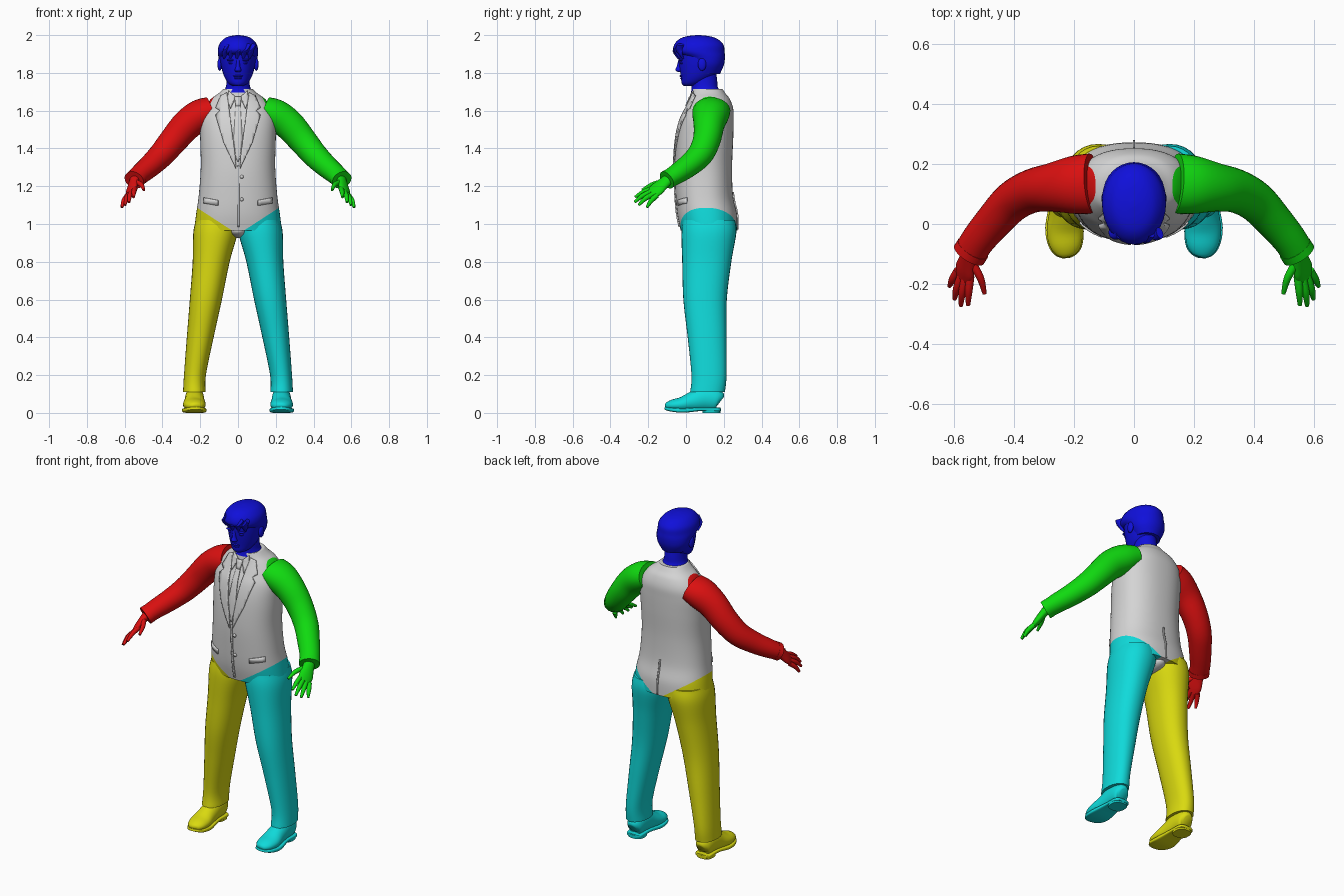
import bpy
import bmesh
from math import sin, cos, pi, radians, copysign
from mathutils import Vector
from mathutils.bvhtree import BVHTree

if "Cube" in bpy.data.objects:
    bpy.data.objects.remove(bpy.data.objects["Cube"])


def material(name, rgb):
    mat = bpy.data.materials.new(name)
    mat.use_nodes = True
    mat.diffuse_color = (*rgb, 1)
    mat.node_tree.nodes["Principled BSDF"].inputs["Base Color"].default_value = (*rgb, 1)
    return mat


HI, LO = 0.7, 0.005
GREY = material("light grey", (0.66, 0.66, 0.66))
BLUE = material("blue", (LO, LO, HI))
RED = material("red", (HI, LO, LO))
GREEN = material("green", (LO, HI, LO))
YELLOW = material("yellow", (HI, HI, LO))
CYAN = material("cyan", (LO, HI, HI))


def finish(name, bm, *mats):
    """Turn a bmesh into a smooth object with sharp creases."""
    bmesh.ops.recalc_face_normals(bm, faces=bm.faces[:])
    me = bpy.data.meshes.new(name)
    bm.to_mesh(me)
    bm.free()
    for m in mats:
        me.materials.append(m)
    me.shade_smooth()
    me.set_sharp_from_angle(angle=radians(45))
    ob = bpy.data.objects.new(name, me)
    bpy.context.scene.collection.objects.link(ob)
    return ob


def spline(rows, steps):
    """Catmull-Rom interpolation of whole rows of values."""
    out = []
    for i in range(len(rows) - 1):
        quad = rows[max(i - 1, 0)], rows[i], rows[i + 1], rows[min(i + 2, len(rows) - 1)]
        for k in range(steps):
            t = k / steps
            out.append([b + (c - a) * t / 2 + (a - 2.5 * b + 2 * c - d / 2) * t * t
                        + (1.5 * (b - c) + (d - a) / 2) * t ** 3
                        for a, b, c, d in zip(*quad)])
    return out + [list(rows[-1])]


def loft(rows, mirror=1, path=False, side=None, power=2.0, steps=4, segs=32, floor=None):
    """Skin rings (x, y, z, radius_u, radius_v); flat rings, or square to the path."""
    rows = spline(rows, steps)
    bm = bmesh.new()
    rings = []
    for i, (x, y, z, ru, rv) in enumerate(rows):
        u, v = Vector((1, 0, 0)), Vector((0, 1, 0))
        if path:
            t = (Vector(rows[min(i + 1, len(rows) - 1)][:3]) - Vector(rows[max(i - 1, 0)][:3])).normalized()
            u = Vector(side) if side else t.cross(Vector((0, 0, 1)))
            u = (u - t * u.dot(t)).normalized()
            v = t.cross(u)
        ring = []
        for k in range(segs):
            a = 2 * pi * k / segs
            c, s = (copysign(abs(f) ** (2 / power), f) for f in (cos(a), sin(a)))
            p = Vector((x, y, z)) + u * (c * ru) + v * (s * rv)
            if floor is not None:
                p.z = max(p.z, floor)
            ring.append(bm.verts.new((p.x * mirror, p.y, p.z)))
        rings.append(ring)
    for a, b in zip(rings, rings[1:]):
        for k in range(segs):
            n = (k + 1) % segs
            bm.faces.new((a[k], a[n], b[n], b[k]))
    bm.faces.new(rings[0])
    bm.faces.new(rings[-1])
    return bm


def blob(name, loc, size, mat):
    bm = bmesh.new()
    bmesh.ops.create_uvsphere(bm, u_segments=20, v_segments=12, radius=1)
    for v in bm.verts:
        v.co = Vector(loc) + Vector(v.co[i] * size[i] for i in range(3))
    return finish(name, bm, mat)


# Jacket body, cut along the shoulder seams and the hip lines
bm = loft([(0, .122, .965, .232, .15), (0, .112, 1.05, .222, .158), (0, .097, 1.15, .208, .152),
           (0, .092, 1.3, .197, .152), (0, .1, 1.45, .2, .15), (0, .112, 1.55, .2, .14),
           (0, .125, 1.61, .182, .125), (0, .128, 1.66, .145, .105),
           (0, .12, 1.69, .105, .09), (0, .113, 1.715, .077, .08)], power=2.3, steps=6, segs=64)
HIP, SHOULDER = 0.945, 0.13


def hip(x):
    return HIP + 0.65 * abs(x)


def seam(z):
    return SHOULDER + (1.67 - z) * 0.5


cuts = [((0, 0, 0), (1, 0, 0))]
for s in (1, -1):
    cuts += [((0, 0, HIP), (-0.65 * s, 0, 1)), ((s * SHOULDER, 0, 1.67), (s, 0, 0.5))]
for co, no in cuts:
    bmesh.ops.bisect_plane(bm, geom=bm.verts[:] + bm.edges[:] + bm.faces[:], dist=1e-5,
                           plane_co=co, plane_no=no)
for f in bm.faces:
    c = f.calc_center_median()
    if c.z < hip(c.x):
        f.material_index = 1 if c.x > 0 else 2
    elif abs(c.x) > seam(c.z):
        f.material_index = 3 if c.x > 0 else 4
surface = BVHTree.FromBMesh(bm)
finish("jacket_body", bm, GREY, CYAN, YELLOW, GREEN, RED)
blob("trouser_seat", (0, .12, .965), (.06, .13, .04), GREY)


def plate(name, outline, mat=GREY, mirror=1, front=-1, lift=0.003):
    """Thin panel from an (x, z) outline, laid onto the jacket."""
    bm = bmesh.new()
    bm.faces.new([bm.verts.new((x * mirror, 0, z)) for x, z in outline])
    for axis in (0, 2):
        no = Vector((axis == 0, 0, axis == 2))
        values = [v.co[axis] for v in bm.verts]
        lo, hi = min(values), max(values)
        n = int((hi - lo) / 0.015)
        for k in range(1, n):
            bmesh.ops.bisect_plane(bm, geom=bm.verts[:] + bm.edges[:] + bm.faces[:],
                                   plane_co=no * (lo + (hi - lo) * k / n), plane_no=no)
    bmesh.ops.triangulate(bm, faces=bm.faces[:])
    for v in bm.verts:
        hit = surface.ray_cast(Vector((v.co.x, front, v.co.z)), Vector((0, -front, 0)))[0]
        if hit is None:
            hit = surface.find_nearest(v.co)[0]
        v.co.y = hit.y + lift * front
    ob = finish(name, bm, mat)
    mod = ob.modifiers.new("thickness", "SOLIDIFY")
    mod.thickness = 0.008
    mod.offset = 0


# Jacket front, tie and back vent
plate("tie_blade", [(-.012, 1.63), (.012, 1.63), (.024, 1.45), (.005, 1.33), (-.005, 1.33), (-.024, 1.45)])
plate("tie_knot", [(-.02, 1.675), (.02, 1.675), (.012, 1.625), (-.012, 1.625)], lift=.008)
plate("jacket_opening", [(-.004, 1.31), (.006, 1.31), (.008, .985), (-.002, .985)])
plate("back_vent", [(-.004, 1.17), (.004, 1.17), (.004, .97), (-.004, .97)], front=1)
for i, z in enumerate((1.25, 1.13)):
    plate(f"jacket_button_{i + 1}", [(.02 + .01 * cos(k * pi / 4), z + .01 * sin(k * pi / 4))
                                     for k in range(8)])

# Head: neck, face and hair
finish("neck", loft([(0, .11, 1.695, .085, .085), (0, .1, 1.72, .066, .07),
                     (0, .095, 1.76, .06, .07), (0, .09, 1.8, .06, .07)]), BLUE)
finish("head", loft([(0, .02, 1.73, .025, .03), (0, .035, 1.745, .05, .058),
                     (0, .06, 1.78, .073, .087), (0, .075, 1.83, .088, .11),
                     (0, .08, 1.88, .095, .12), (0, .078, 1.93, .094, .12),
                     (0, .07, 1.97, .07, .09), (0, .065, 1.985, .03, .04)]), BLUE)
finish("hair", loft([(0, .115, 1.795, .07, .065), (0, .115, 1.84, .094, .085),
                     (0, .1, 1.88, .103, .106), (0, .07, 1.912, .107, .134),
                     (0, .068, 1.95, .1, .13), (0, .066, 1.98, .075, .1),
                     (0, .065, 1.994, .045, .06), (0, .065, 2, .008, .01)]), BLUE)
finish("nose", loft([(0, -.03, 1.805, .012, .012), (0, -.037, 1.815, .018, .02),
                     (0, -.034, 1.835, .011, .015), (0, -.03, 1.87, .009, .01)], segs=16), BLUE)
blob("upper_lip", (0, -.024, 1.783), (.027, .01, .006), BLUE)
blob("lower_lip", (0, -.021, 1.772), (.022, .01, .006), BLUE)
blob("chin", (0, -.005, 1.747), (.026, .018, .016), BLUE)
for i in range(5):
    x = -.075 + i * .034
    finish(f"fringe_lock_{i + 1}", loft([(x + .025, -.03, 1.95, .02, .012),
           (x + .008, -.055 + abs(x) * .35, 1.915, .02, .012), (x, -.045 + abs(x) * .5, 1.875, .004, .004)],
           path=True, segs=12), BLUE)

# Paired parts
FINGERS = {
    "index_finger": [(.546, -.175, 1.188), (.551, -.225, 1.17), (.553, -.27, 1.142)],
    "middle_finger": [(.561, -.175, 1.175), (.573, -.23, 1.15), (.577, -.272, 1.115)],
    "ring_finger": [(.575, -.17, 1.16), (.591, -.215, 1.135), (.598, -.25, 1.1)],
    "little_finger": [(.587, -.155, 1.15), (.605, -.185, 1.122), (.615, -.207, 1.088)],
    "thumb": [(.54, -.13, 1.222), (.512, -.18, 1.208), (.498, -.232, 1.18)],
}
for s, label, arm_mat, leg_mat in ((1, "left", GREEN, CYAN), (-1, "right", RED, YELLOW)):
    # Face details
    blob(f"{label}_ear", (s * .097, .085, 1.845), (.012, .022, .034), BLUE)
    blob(f"{label}_eye", (s * .036, -.02, 1.852), (.015, .012, .007), BLUE)
    blob(f"{label}_eyebrow", (s * .038, -.026, 1.868), (.022, .012, .006), BLUE)

    # Lapel, shirt collar and pocket flap
    plate(f"{label}_lapel", [(.058, 1.695), (.09, 1.68), (.118, 1.615), (.095, 1.6), (.118, 1.575),
                             (.075, 1.43), (.01, 1.29), (.014, 1.36)], mirror=s, lift=.006)
    plate(f"{label}_shirt_collar", [(.012, 1.672), (.048, 1.705), (.058, 1.66), (.04, 1.61)], mirror=s, lift=.004)
    plate(f"{label}_pocket_flap", [(.105, 1.125), (.18, 1.14), (.18, 1.11), (.105, 1.097)], mirror=s)

    # Sleeve, cuff and hand
    finish(f"{label}_sleeve", loft([(.14, .135, 1.6, .1, .075), (.2, .13, 1.575, .097, .085),
           (.27, .122, 1.525, .082, .082), (.34, .11, 1.445, .073, .075), (.405, .075, 1.367, .068, .068),
           (.465, .012, 1.308, .062, .06), (.517, -.05, 1.264, .057, .053),
           (.548, -.098, 1.235, .055, .047)], s, path=True), arm_mat)
    finish(f"{label}_cuff", loft([(.537, -.082, 1.245, .058, .05), (.55, -.102, 1.233, .058, .05)],
                                 s, path=True), arm_mat)
    palm = (.04, .04, -.035)
    finish(f"{label}_palm", loft([(.545, -.09, 1.24, .03, .025), (.555, -.125, 1.21, .036, .022),
           (.564, -.155, 1.183, .042, .019), (.569, -.18, 1.163, .036, .014)],
           s, path=True, side=palm), arm_mat)
    for finger, points in FINGERS.items():
        rows = [(*p, r, r) for p, r in zip(points, (.014, .0125, .007))]
        finish(f"{label}_{finger}", loft(rows, s, path=True, segs=14), arm_mat)

    # Trouser leg with turned hem
    finish(f"{label}_trouser_leg", loft([(.115, .122, 1.02, .108, .138), (.12, .121, .95, .117, .145),
           (.142, .11, .8, .098, .13), (.17, .101, .6, .085, .115), (.2, .112, .4, .071, .103),
           (.228, .122, .2, .058, .093), (.231, .114, .11, .06, .092)], s, power=2.2, steps=6), leg_mat)

    # Shoe upper, sole and heel
    finish(f"{label}_shoe", loft([(.23, .182, .06, .025, .03), (.23, .165, .068, .045, .058),
           (.23, .1, .075, .05, .065), (.23, .04, .06, .053, .055), (.231, -.02, .045, .06, .04),
           (.228, -.07, .04, .053, .031), (.226, -.1, .036, .034, .02), (.225, -.109, .034, .012, .008)],
           s, path=True, floor=.015), leg_mat)
    finish(f"{label}_sole", loft([(.23, .184, .018, .03, .009), (.23, .165, .018, .048, .01),
           (.23, .08, .02, .05, .01), (.232, -.01, .013, .064, .012), (.228, -.07, .017, .057, .011),
           (.226, -.1, .022, .038, .009), (.225, -.112, .025, .014, .007)],
           s, path=True, power=5), leg_mat)
    finish(f"{label}_heel", loft([(.23, .135, 0, .047, .048), (.23, .135, .022, .049, .05)],
                                 s, power=2.6), leg_mat)
